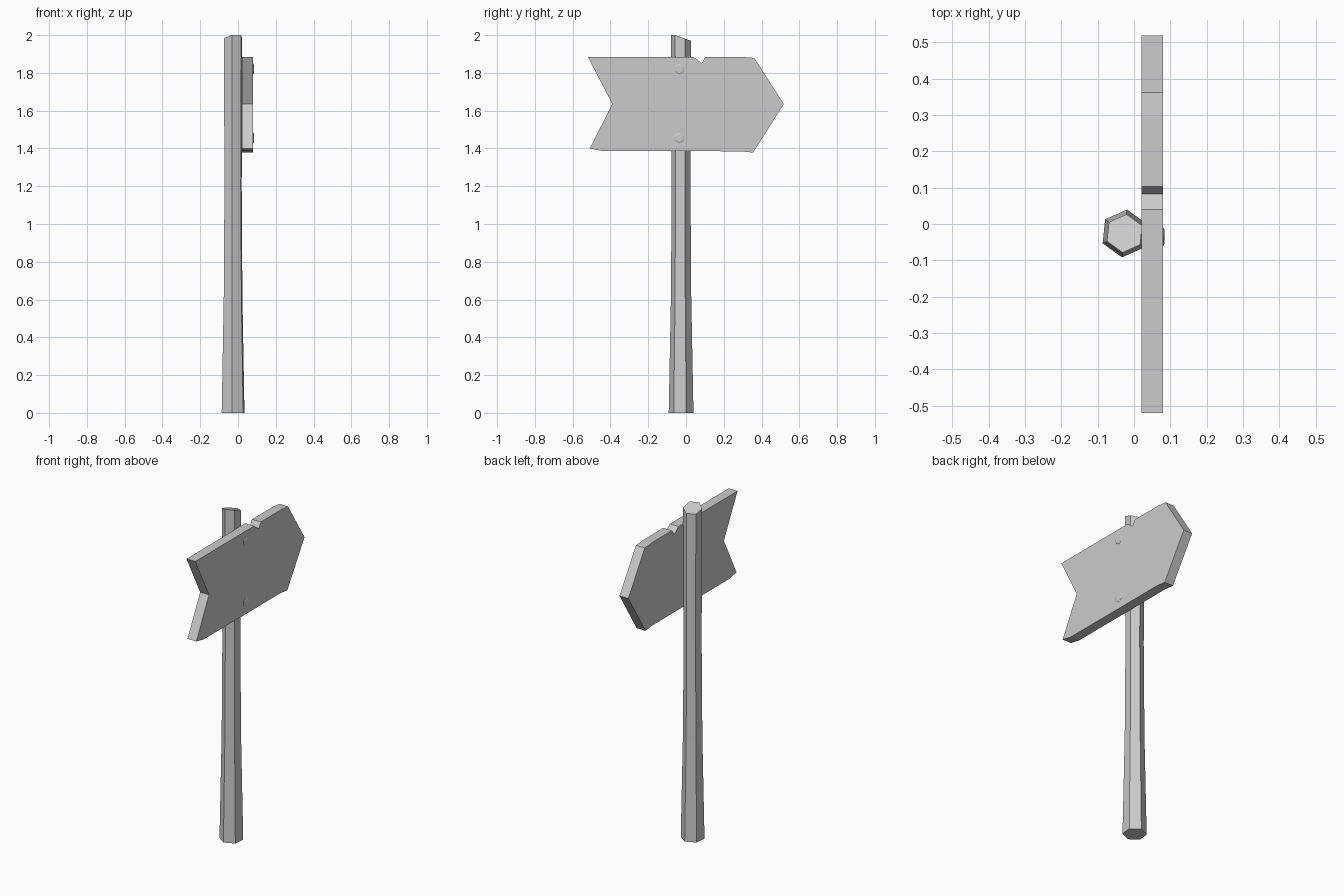
import bpy, bmesh
from math import cos, sin, radians
from mathutils import Vector

cube = bpy.data.objects.get("Cube")
if cube:
    bpy.data.objects.remove(cube, do_unlink=True)

grey = bpy.data.materials.new("plain grey")
grey.use_nodes = True
colour = (0.6, 0.6, 0.6, 1)
grey.diffuse_color = colour
grey.node_tree.nodes["Principled BSDF"].inputs["Base Color"].default_value = colour


def loft(name, rings):
    """Skin a stack of equal-length point loops and cap both ends."""
    bm = bmesh.new()
    loops = [[bm.verts.new(p) for p in ring] for ring in rings]
    n = len(loops[0])
    for a, b in zip(loops, loops[1:]):
        for i in range(n):
            j = (i + 1) % n
            bm.faces.new((a[i], a[j], b[j], b[i]))
    bm.faces.new(loops[0][::-1])
    bm.faces.new(loops[-1])
    bmesh.ops.recalc_face_normals(bm, faces=bm.faces)
    mesh = bpy.data.meshes.new(name)
    bm.to_mesh(mesh)
    bm.free()
    mesh.materials.append(grey)
    obj = bpy.data.objects.new(name, mesh)
    bpy.context.collection.objects.link(obj)
    return obj


def hexagon(radius, start):
    angles = [radians(start + 60 * i) for i in range(6)]
    return [(radius * cos(a), radius * sin(a)) for a in angles]


# Tapered six-sided post with a slightly uneven top
post_rings = []
for z, radius in ((0, 0.066), (0.62, 0.054), (1.2, 0.05), (2, 0.053)):
    post_rings.append([Vector((x - 0.026, y - 0.026, z)) for x, y in hexagon(radius, 24)])
for vert, drop in zip(post_rings[-1], (0.02, 0.03, 0.015, 0.015, 0, 0)):
    vert.z -= drop
    if vert.y > 0:
        vert.z = 1.97
loft("post", post_rings)

# Arrow-shaped board with a swallowtail end and a chipped top edge
outline = [(-0.52, 1.885), (0.04, 1.885), (0.083, 1.852), (0.103, 1.885),
           (0.29, 1.885), (0.362, 1.879), (0.518, 1.635), (0.355, 1.378),
           (0.29, 1.385), (-0.44, 1.386), (-0.51, 1.4), (-0.39, 1.635)]
loft("arrow_board", [[(x, y, z) for y, z in outline] for x in (0.021, 0.08)])

# Hexagonal bolt heads with a chamfered rim
for name, height in (("upper_bolt", 1.82), ("lower_bolt", 1.455)):
    loft(name, [[(x, y - 0.035, z + height) for y, z in hexagon(radius, 30)]
                for x, radius in ((0.07, 0.029), (0.081, 0.029), (0.084, 0.022))])
